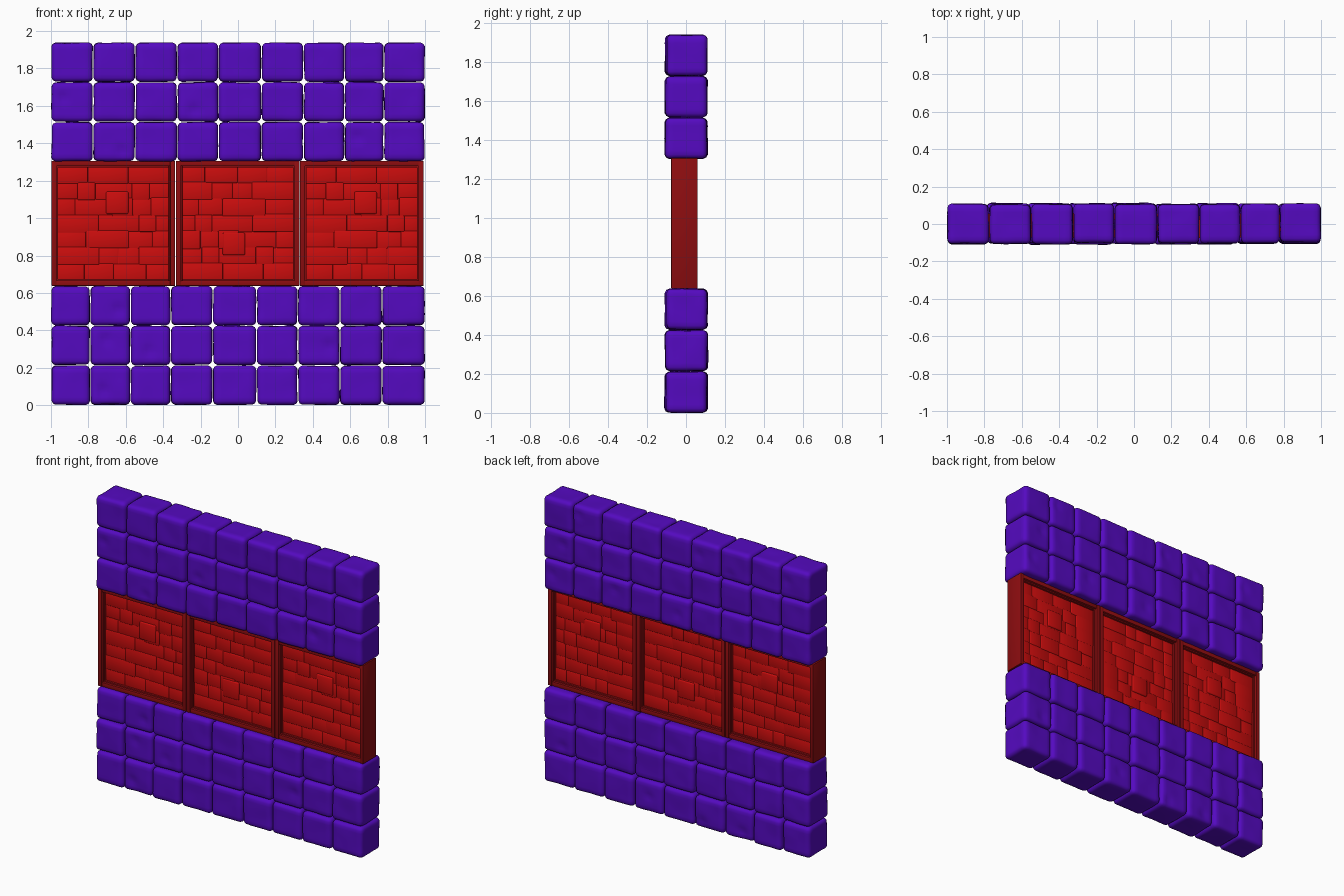
import bpy, bmesh, random, math
from mathutils import Vector, Matrix, noise

random.seed(4)
old = bpy.data.objects.get("Cube")
if old:
    bpy.data.objects.remove(old)


def material(name, colour):
    m = bpy.data.materials.new(name)
    m.use_nodes = True
    m.diffuse_color = (*colour, 1)
    m.node_tree.nodes["Principled BSDF"].inputs["Base Color"].default_value = (*colour, 1)
    return m


PURPLE = material("purple stone", (0.09, 0.003, 0.53))
RED = material("red brick", (0.6, 0.004, 0.004))
DARK_RED = material("dark red frame", (0.27, 0.004, 0.005))


def finish(bm, name, mat, angle=40):
    mesh = bpy.data.meshes.new(name)
    bm.to_mesh(mesh)
    bm.free()
    mesh.materials.append(mat)
    ob = bpy.data.objects.new(name, mesh)
    bpy.context.collection.objects.link(ob)
    bpy.ops.object.select_all(action='DESELECT')
    ob.select_set(True)
    bpy.context.view_layer.objects.active = ob
    bpy.ops.object.shade_smooth_by_angle(angle=math.radians(angle))
    return ob


def add_box(bm, lo, hi, bevel=0.0):
    lo, hi = Vector(lo), Vector(hi)
    mat = Matrix.Translation((lo + hi) / 2) @ Matrix.Diagonal((*(hi - lo), 1))
    verts = bmesh.ops.create_cube(bm, size=1, matrix=mat)["verts"]
    if bevel:
        edges = list({e for v in verts for e in v.link_edges})
        bmesh.ops.bevel(bm, geom=edges, offset=bevel, segments=2,
                        affect='EDGES', profile=0.5)


def add_stone(bm, centre, half, radius=0.026):
    """Hewn block: rounded grid cube with gentle waves and an occasional dent."""
    part = bmesh.new()
    bmesh.ops.create_cube(part, size=2)
    bmesh.ops.subdivide_edges(part, edges=part.edges[:], cuts=9, use_grid_fill=True)
    seed = Vector([random.uniform(-50, 50) for _ in range(3)])
    dent = None
    if random.random() < 0.35:
        dent = Vector((random.uniform(-.06, .06), random.choice((-1, 1)) * half.y,
                       random.uniform(-.06, .06)))
    for v in part.verts:
        p = Vector([c * h for c, h in zip(v.co, half)])
        core = Vector([max(r - h, min(h - r, c)) for c, h, r in zip(p, half, [radius] * 3)])
        out = (p - core).normalized()
        wave = noise.noise(p * 9 + seed)
        p = core + out * (radius + 0.004 * wave - 0.002)
        if dent:
            p -= out * 0.009 * max(0, 1 - (p - dent).length / 0.045)
        v.co = centre + p
    mesh = bpy.data.meshes.new("part")
    part.to_mesh(mesh)
    part.free()
    bm.from_mesh(mesh)
    bpy.data.meshes.remove(mesh)


# Stone courses below and above the panel band
LOWER = (-1, -.79, -.575, -.36, -.135, .1, .32, .545, .77, 1)
UPPER = (-1, -.775, -.55, -.325, -.105, .125, .35, .57, .78, 1)
for label, base, joints in (("lower", 0.0, LOWER), ("upper", 1.302, UPPER)):
    for row in range(3):
        bm = bmesh.new()
        z0 = base + row * 0.2125
        for a, b in zip(joints, joints[1:]):
            half = Vector(((b - a) / 2 - 0.001, 0.107 + random.uniform(-.002, .003), 0.106))
            centre = Vector(((a + b) / 2, 0.002 + random.uniform(-.004, .004), z0 + 0.1065))
            add_stone(bm, centre, half)
        finish(bm, f"{label}_stone_course_{row + 1}", PURPLE, 60)

# Three framed brick panels between the courses
WIDTH, BOTTOM, TOP, MID_Y = 0.663, 0.638, 1.306, -0.008
MID_Z = (BOTTOM + TOP) / 2
HALF_W, HALF_H, RAIL = WIDTH / 2, (TOP - BOTTOM) / 2, 0.028


def frame(name, x):
    bm = bmesh.new()
    for s in (-1, 1):
        # Rails, posts and a stepped lip along the inside edge
        for lo, hi, depth in ((HALF_H - RAIL, HALF_H, 0.064), (HALF_H - RAIL - .008, HALF_H, 0.048)):
            za, zb = sorted((MID_Z + s * lo, MID_Z + s * hi))
            add_box(bm, (x - HALF_W + .004, MID_Y - depth, za),
                    (x + HALF_W - .004, MID_Y + depth, zb), 0.002)
        for lo, hi, depth in ((HALF_W - RAIL, HALF_W - .001, 0.068), (HALF_W - RAIL - .008, HALF_W - .004, 0.05)):
            xa, xb = sorted((x + s * lo, x + s * hi))
            add_box(bm, (xa, MID_Y - depth, BOTTOM),
                    (xb, MID_Y + depth, TOP), 0.002)
    finish(bm, name, DARK_RED, 30)


def brick_panel(name, x, turned):
    rng = random.Random(11)
    bm = bmesh.new()
    w, h = HALF_W - RAIL, HALF_H - RAIL
    add_box(bm, (-w, -0.03, -h), (w, 0.03, h))
    rows = 7
    step = 2 * h / rows
    for side in (-1, 1):
        for r in range(rows):
            left = -w
            while left < w - 0.01:
                right = left + rng.uniform(0.08, 0.23)
                if right > w - 0.05:
                    right = w
                out = rng.uniform(0.031, 0.037)
                ya, yb = sorted((side * 0.02, side * out))
                add_box(bm, (left, ya, -h + r * step + rng.uniform(-.008, 0)),
                        (right, yb, -h + (r + 1) * step + rng.uniform(0, .008)), 0.005)
                left = right
        # One square stone standing proud
        ya, yb = sorted((side * 0.02, side * 0.042))
        add_box(bm, (-0.04, ya, 0.05), (0.08, yb, 0.17), 0.008)
    ob = finish(bm, name, RED, 50)
    ob.location = (x, MID_Y, MID_Z)
    ob.rotation_euler.y = math.pi if turned else 0


for i, label in enumerate(("right", "middle", "left")):
    x = (i - 1) * (WIDTH + 0.001) - 0.002
    frame(f"{label}_frame", x)
    brick_panel(f"{label}_brick_panel", x, i == 1)
